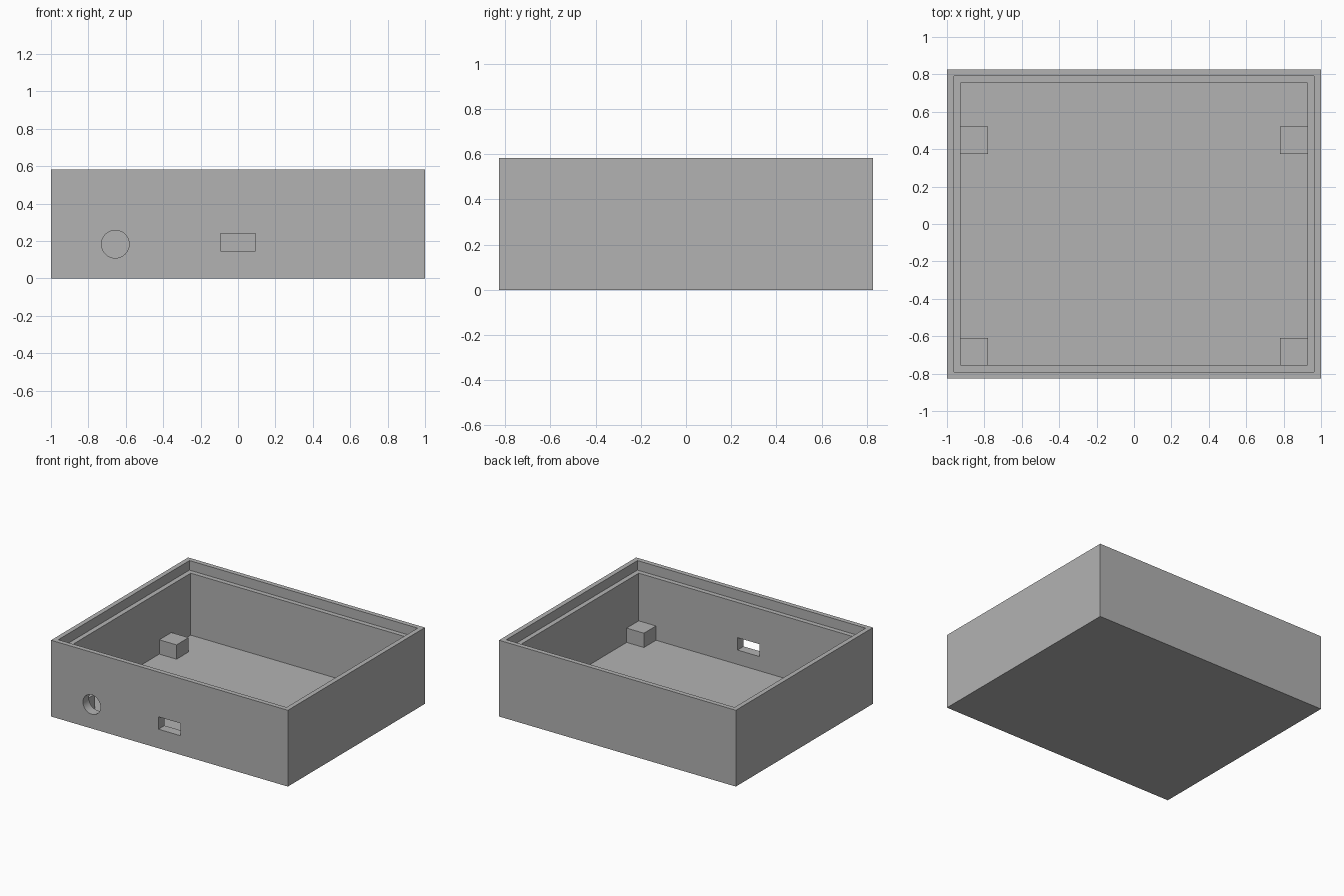
import bpy
import math

if "Cube" in bpy.data.objects:
    bpy.data.objects.remove(bpy.data.objects["Cube"], do_unlink=True)

HALF_X, HALF_Y, HEIGHT = 1.0, 0.827, 0.582
STEP = 0.0364            # floor thickness and width of each rim step
WALL = 2 * STEP
POST = 4 * STEP          # post side and post top height
OVER = 0.1               # cutters run past the surface

grey = bpy.data.materials.new("plain grey")
grey.use_nodes = True
grey.diffuse_color = (0.448, 0.448, 0.448, 1)
grey.node_tree.nodes["Principled BSDF"].inputs["Base Color"].default_value = grey.diffuse_color


def finish(name):
    obj = bpy.context.object
    obj.name = name
    bpy.ops.object.transform_apply(location=True, rotation=True, scale=True)
    obj.data.materials.append(grey)
    return obj


def box(name, low, high):
    """Box between two opposite corners."""
    centre = [(a + b) / 2 for a, b in zip(low, high)]
    bpy.ops.mesh.primitive_cube_add(size=1, location=centre)
    bpy.context.object.scale = [b - a for a, b in zip(low, high)]
    return finish(name)


def cut(target, cutter):
    """Subtract the cutter from the target, then discard it."""
    cutter.hide_render = True
    mod = target.modifiers.new("cut", "BOOLEAN")
    mod.operation = "DIFFERENCE"
    mod.solver = "EXACT"
    mod.object = cutter
    bpy.context.view_layer.objects.active = target
    bpy.ops.object.modifier_apply(modifier=mod.name)
    bpy.data.objects.remove(cutter, do_unlink=True)


# Open tray: main cavity, then a wider shallow step that seats a lid
tray = box("enclosure_tray", (-HALF_X, -HALF_Y, 0), (HALF_X, HALF_Y, HEIGHT))
for inset, floor in ((WALL, STEP), (STEP, HEIGHT - WALL)):
    x, y = HALF_X - inset, HALF_Y - inset
    cut(tray, box("cavity_cutter", (-x, -y, floor), (x, y, HEIGHT + OVER)))

# Rectangular port through the front wall
cut(tray, box("port_cutter", (-0.093, -HALF_Y - OVER, POST),
              (0.093, -HALF_Y + WALL + OVER, 0.24)))

# Round socket hole through the front wall
bpy.ops.mesh.primitive_cylinder_add(vertices=48, radius=0.074, depth=0.3,
                                    location=(-0.656, -HALF_Y, 0.183),
                                    rotation=(math.pi / 2, 0, 0))
cut(tray, finish("socket_cutter"))

bpy.ops.object.select_all(action="DESELECT")
tray.select_set(True)
bpy.context.view_layer.objects.active = tray
bpy.ops.object.shade_smooth_by_angle(angle=math.radians(30))

# Four square support posts against the side walls
inner = HALF_X - WALL
for row, y in (("front", -HALF_Y + WALL), ("rear", 0.375)):
    for side, x in (("left", inner - POST), ("right", -inner)):
        box(f"{row}_{side}_support_post", (x, y, STEP), (x + POST, y + POST, POST))
